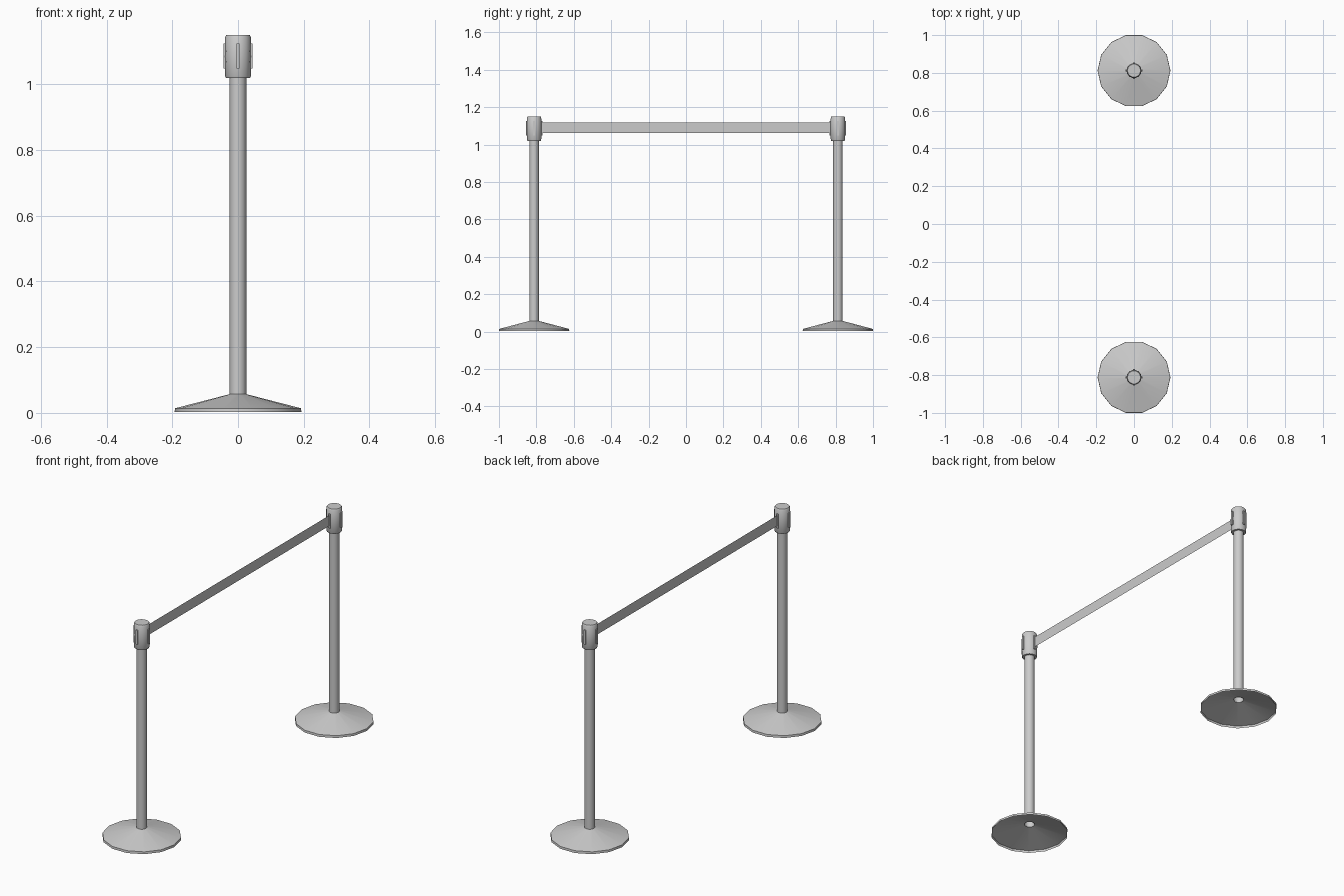
import bpy, bmesh
from math import cos, sin, tau

if "Cube" in bpy.data.objects:
    bpy.data.objects.remove(bpy.data.objects["Cube"])

SIDES = 14
POST_Y = 0.812


def finish(bm, name, loc, smooth=True):
    mesh = bpy.data.meshes.new(name)
    bm.to_mesh(mesh)
    bm.free()
    ob = bpy.data.objects.new(name, mesh)
    ob.location = loc
    bpy.context.collection.objects.link(ob)
    if smooth:
        bpy.ops.object.select_all(action='DESELECT')
        ob.select_set(True)
        bpy.context.view_layer.objects.active = ob
        bpy.ops.object.shade_smooth_by_angle(angle=0.6)
    return ob


def lathe(name, profile, loc, cap_top=False):
    """Revolve (radius, z) points, listed bottom to top, around z."""
    bm = bmesh.new()
    rings = [[bm.verts.new((r * cos(tau * i / SIDES), r * sin(tau * i / SIDES), z))
              for i in range(SIDES)] for r, z in profile]
    for a, b in zip(rings, rings[1:]):
        for i in range(SIDES):
            j = (i + 1) % SIDES
            bm.faces.new((a[i], a[j], b[j], b[i]))
    if cap_top:
        bm.faces.new(rings[-1])
    return finish(bm, name, loc)


def box(name, size, loc):
    bm = bmesh.new()
    bmesh.ops.create_cube(bm, size=1)
    bmesh.ops.scale(bm, vec=size, verts=bm.verts)
    return finish(bm, name, loc, smooth=False)


for side, s in (("front", -1), ("back", 1)):
    at = (0, s * POST_Y, 0)
    # Hollow shallow cone foot with a short rim
    lathe(side + "_base", [(0.193, 0.002), (0.192, 0.014), (0.025, 0.057)], at)
    # Open tube post
    lathe(side + "_post", [(0.0255, 0.055), (0.0255, 1.022)], at)
    # Belt head with bevelled ends
    lathe(side + "_head", [(0.0255, 1.019), (0.036, 1.019), (0.039, 1.024),
                           (0.040, 1.085), (0.039, 1.144), (0.035, 1.151)], at, cap_top=True)
    # Narrow upright clips crossing the head on all four sides
    box(side + "_clips_x", (0.088, 0.010, 0.076), (0, s * POST_Y, 1.087))
    box(side + "_clips_y", (0.010, 0.088, 0.076), (0, s * POST_Y, 1.087))

# Flat belt stretched between the heads
bm = bmesh.new()
e = POST_Y - 0.042
bm.faces.new([bm.verts.new(p) for p in
              ((0, -e, 1.061), (0, e, 1.061), (0, e, 1.117), (0, -e, 1.117))])
finish(bm, "belt", (0, 0, 0), smooth=False)
